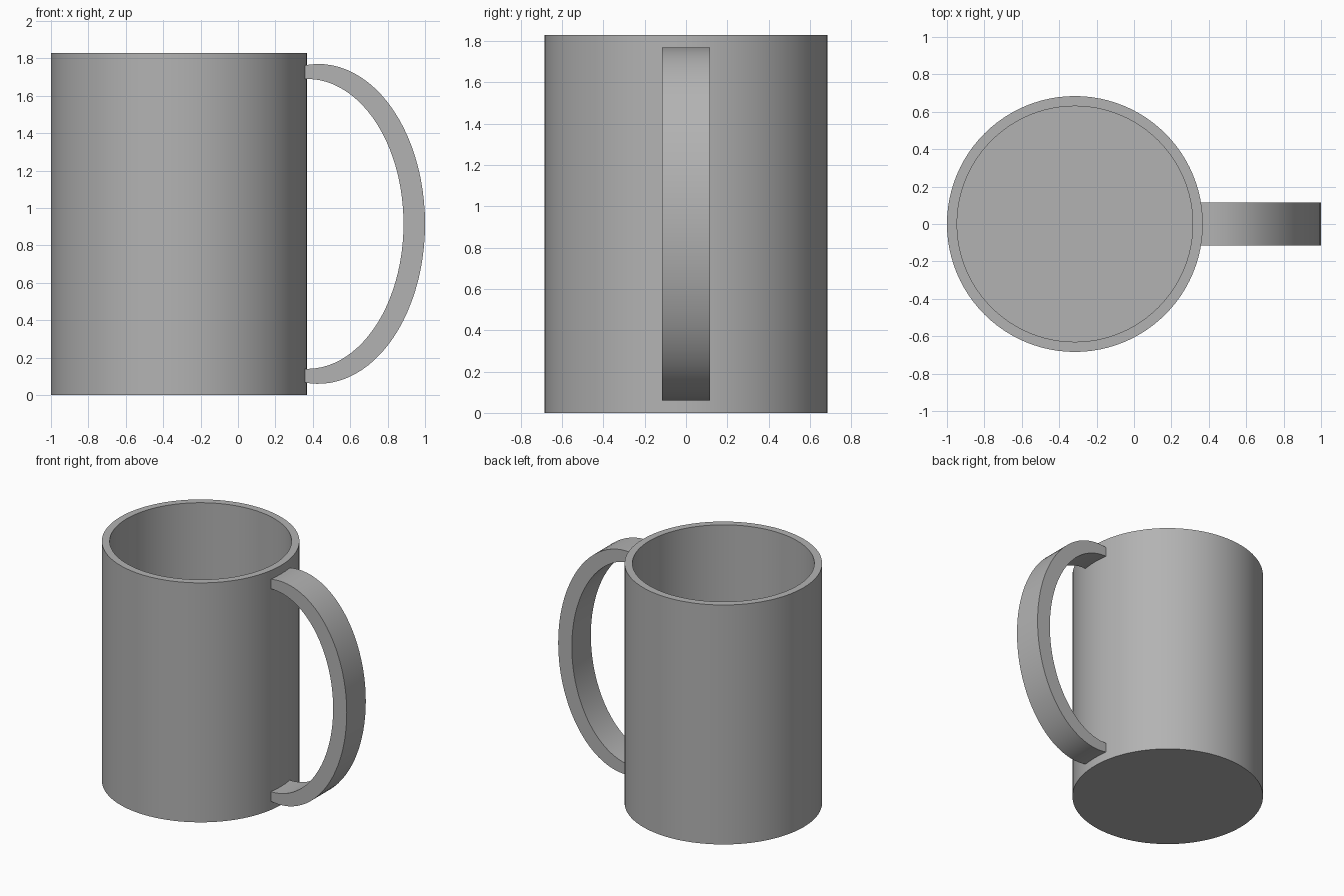
import bpy, bmesh, math

if "Cube" in bpy.data.objects:
    bpy.data.objects.remove(bpy.data.objects["Cube"], do_unlink=True)

grey = bpy.data.materials.new("plain grey")
grey.use_nodes = True
colour = (0.45, 0.45, 0.45, 1)
grey.diffuse_color = colour
grey.node_tree.nodes["Principled BSDF"].inputs["Base Color"].default_value = colour

HEIGHT, RADIUS, WALL = 1.83, 0.684, 0.054
CENTRE_X = RADIUS - 1


def finish(bm, name):
    bmesh.ops.recalc_face_normals(bm, faces=bm.faces)
    mesh = bpy.data.meshes.new(name)
    bm.to_mesh(mesh)
    bm.free()
    mesh.materials.append(grey)
    obj = bpy.data.objects.new(name, mesh)
    bpy.context.collection.objects.link(obj)
    bpy.ops.object.select_all(action="DESELECT")
    obj.select_set(True)
    bpy.context.view_layer.objects.active = obj
    bpy.ops.object.shade_smooth_by_angle(angle=math.radians(30))
    return obj


# Hollow cylindrical body: outer wall, flat rim, inner wall and floor
def build_body(sides=96):
    bm = bmesh.new()
    profile = [(RADIUS, 0), (RADIUS, HEIGHT), (RADIUS - WALL, HEIGHT), (RADIUS - WALL, WALL)]
    rings = []
    for r, z in profile:
        angles = [math.tau * i / sides for i in range(sides)]
        rings.append([bm.verts.new((r * math.cos(a), r * math.sin(a), z)) for a in angles])
    for low, high in zip(rings, rings[1:]):
        for i in range(sides):
            j = (i + 1) % sides
            bm.faces.new((low[i], low[j], high[j], high[i]))
    bm.faces.new(rings[0])
    bm.faces.new(rings[-1])
    finish(bm, "mug_body").location.x = CENTRE_X


# Elliptical arc whose ends stop inside the body wall
def arc(cx, rx, rz, end_x=0.34, steps=48):
    reach = math.acos((end_x - cx) / rx)
    angles = [reach * (1 - 2 * i / steps) for i in range(steps + 1)]
    return [(cx + rx * math.cos(a), HEIGHT / 2 + rz * math.sin(a)) for a in angles]


# Flat strap handle between an outer and an inner arc
def build_handle(half_width=0.115):
    bm = bmesh.new()
    outer = arc(0.43, 0.57, 0.855)
    inner = arc(0.37, 0.515, 0.775)
    sections = []
    for (xo, zo), (xi, zi) in zip(outer, inner):
        corners = [(xo, -half_width, zo), (xo, half_width, zo),
                   (xi, half_width, zi), (xi, -half_width, zi)]
        sections.append([bm.verts.new(c) for c in corners])
    for a, b in zip(sections, sections[1:]):
        for i in range(4):
            j = (i + 1) % 4
            bm.faces.new((a[i], a[j], b[j], b[i]))
    bm.faces.new(sections[0])
    bm.faces.new(sections[-1])
    finish(bm, "handle")


build_body()
build_handle()
